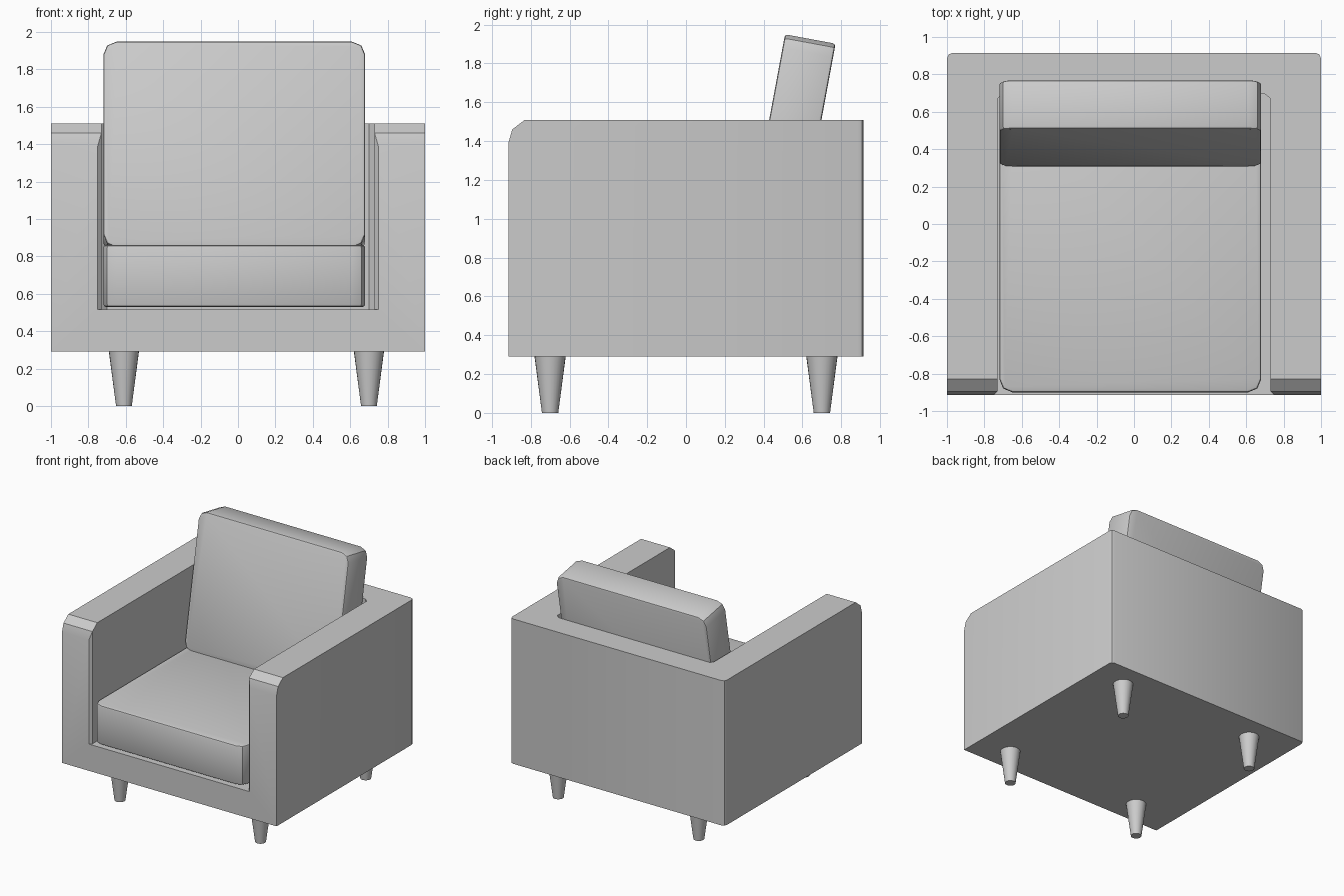
import bpy, bmesh, math
from mathutils import Matrix, Vector

if "Cube" in bpy.data.objects:
    bpy.data.objects.remove(bpy.data.objects["Cube"])


def prism(name, points, direction):
    """Closed polygon extruded along a direction."""
    bm = bmesh.new()
    face = bm.faces.new([bm.verts.new(p) for p in points])
    new = bmesh.ops.extrude_face_region(bm, geom=[face])["geom"]
    bmesh.ops.translate(bm, vec=Vector(direction),
                        verts=[v for v in new if isinstance(v, bmesh.types.BMVert)])
    bmesh.ops.recalc_face_normals(bm, faces=bm.faces)
    return finish(name, bm)


def finish(name, bm):
    mesh = bpy.data.meshes.new(name)
    bm.to_mesh(mesh)
    bm.free()
    ob = bpy.data.objects.new(name, mesh)
    bpy.context.collection.objects.link(ob)
    return ob


def activate(ob):
    bpy.ops.object.select_all(action='DESELECT')
    ob.select_set(True)
    bpy.context.view_layer.objects.active = ob


def smooth(ob, degrees=25):
    activate(ob)
    bpy.ops.object.shade_smooth_by_angle(angle=math.radians(degrees))


def cushion(name, width, length, thick, corner=0.07, rim=0.014):
    """Flat slab: round corners in plan, small softened rim all round."""
    bm = bmesh.new()
    bmesh.ops.create_cube(bm, size=1, matrix=Matrix.Diagonal((width, length, thick, 1)))
    upright = [e for e in bm.edges if abs(e.verts[0].co.z - e.verts[1].co.z) > thick / 2]
    bmesh.ops.bevel(bm, geom=upright, offset=corner, segments=2, profile=0.5, affect='EDGES')
    rims = [e for e in bm.edges if abs(e.verts[0].co.z - e.verts[1].co.z) < 1e-5]
    bmesh.ops.bevel(bm, geom=rims, offset=rim, segments=2, profile=0.5, affect='EDGES')
    return finish(name, bm)


# Frame: side profile with rounded arm fronts, softened back corners
side = [(-0.915, 0.29), (0.915, 0.29), (0.915, 1.51), (-0.83, 1.51), (-0.895, 1.46), (-0.915, 1.39)]
frame = prism("frame", [(-1, y, z) for y, z in side], (2, 0, 0))
bm = bmesh.new()
bm.from_mesh(frame.data)
back_edges = [e for e in bm.edges
              if all(v.co.y > 0.9 for v in e.verts) and abs(e.verts[0].co.z - e.verts[1].co.z) > 1]
bmesh.ops.bevel(bm, geom=back_edges, offset=0.03, segments=2, profile=0.5, affect='EDGES')
bm.to_mesh(frame.data)
bm.free()

# Seat well cut out between the arms
half = [(0.75, -1.1), (0.75, -0.915), (0.73, -0.895), (0.73, 0.67), (0.70, 0.695)]
plan = half + [(-x, y) for x, y in reversed(half)]
cutter = prism("well_cutter", [(x, y, 0.515) for x, y in plan], (0, 0, 1.5))
cutter.hide_render = True
cut = frame.modifiers.new("well", 'BOOLEAN')
cut.operation = 'DIFFERENCE'
cut.solver = 'EXACT'
cut.object = cutter
activate(frame)
bpy.ops.object.modifier_apply(modifier=cut.name)
bpy.data.objects.remove(cutter)
smooth(frame)

# Seat cushion
seat = cushion("seat_cushion", 1.40, 1.59, 0.33)
seat.location = (-0.02, -0.105, 0.695)
smooth(seat)

# Back cushion, leaning back
tilt = math.radians(10.5)
back = cushion("back_cushion", 1.40, 1.12, 0.265)
up = Vector((0, math.sin(tilt), math.cos(tilt)))
rear = Vector((0, math.cos(tilt), -math.sin(tilt)))
back.location = Vector((-0.02, 0.51, 1.95)) - up * 0.56 + rear * 0.1325
back.rotation_euler = (math.radians(90) - tilt, 0, 0)
smooth(back)

# Tapered legs
for row, y in (("front", -0.70), ("back", 0.70)):
    for hand, x in (("left", -0.61), ("right", 0.70)):
        bpy.ops.mesh.primitive_cone_add(vertices=24, radius1=0.042, radius2=0.081, depth=0.295,
                                        location=(x, y, 0.1475))
        leg = bpy.context.object
        leg.name = f"{row}_{hand}_leg"
        smooth(leg)
